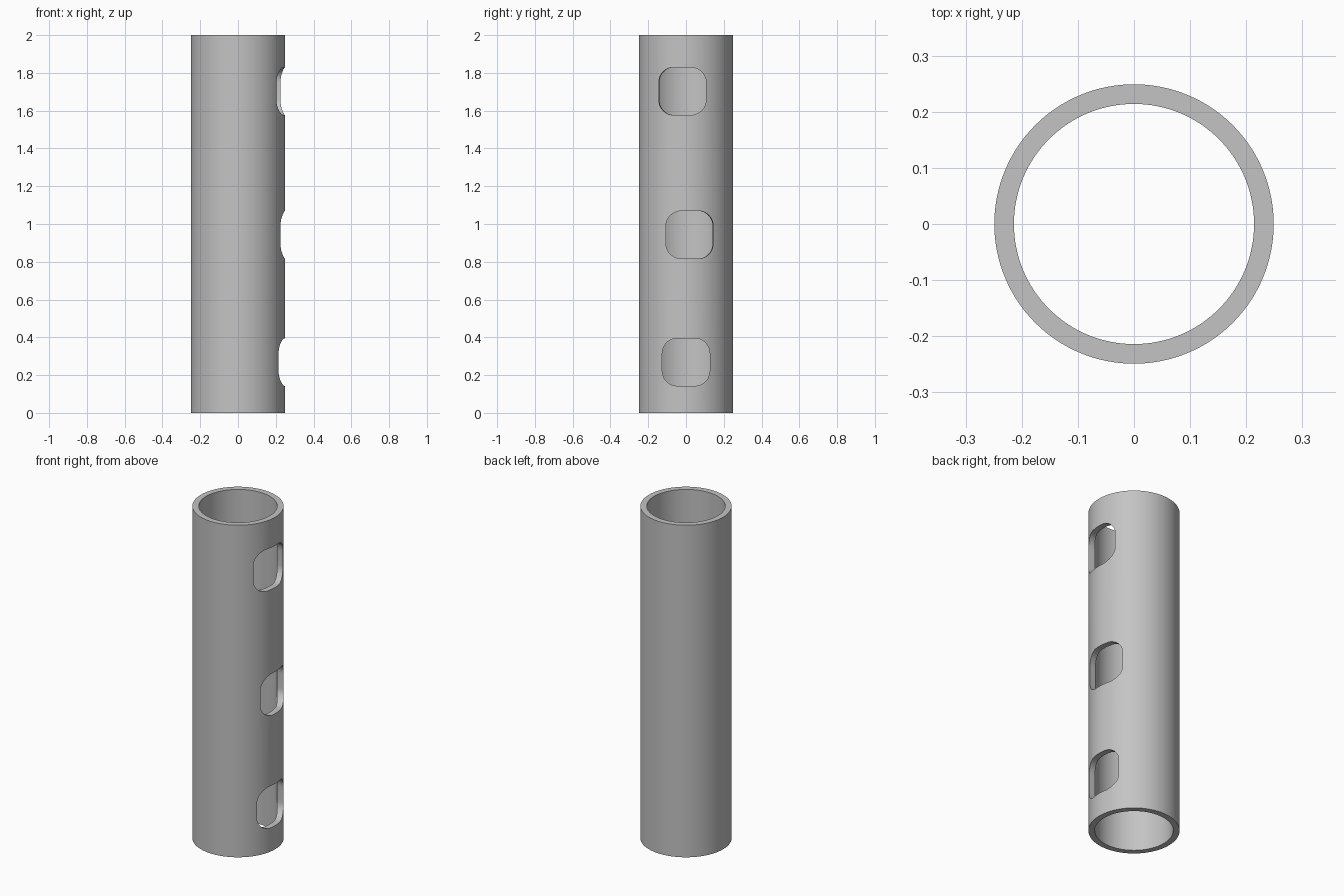
import bpy
import bmesh
from math import cos, sin, pi, radians
from mathutils import Matrix, Vector

default = bpy.data.objects.get("Cube")
if default:
    bpy.data.objects.remove(default, do_unlink=True)

HEIGHT, OUTER, INNER, SIDES = 2.0, 0.249, 0.214, 128

grey = bpy.data.materials.new("plain grey")
grey.use_nodes = True
colour = (0.55, 0.55, 0.55, 1.0)
grey.diffuse_color = colour
grey.node_tree.nodes["Principled BSDF"].inputs["Base Color"].default_value = colour


def make_object(name, bm):
    bmesh.ops.recalc_face_normals(bm, faces=bm.faces)
    mesh = bpy.data.meshes.new(name)
    bm.to_mesh(mesh)
    bm.free()
    mesh.materials.append(grey)
    obj = bpy.data.objects.new(name, mesh)
    bpy.context.collection.objects.link(obj)
    return obj


def make_tube():
    """Hollow pipe: a rectangular wall section swept round the z axis."""
    bm = bmesh.new()
    section = [(INNER, 0), (OUTER, 0), (OUTER, HEIGHT), (INNER, HEIGHT)]
    rings = []
    for i in range(SIDES):
        a = 2 * pi * i / SIDES
        rings.append([bm.verts.new((r * cos(a), r * sin(a), z)) for r, z in section])
    for i, ring in enumerate(rings):
        after = rings[(i + 1) % SIDES]
        for j in range(4):
            k = (j + 1) % 4
            bm.faces.new((ring[j], after[j], after[k], ring[k]))
    return make_object("tube", bm)


def make_cutter(z, turn, half=0.126, radius=0.08, steps=10):
    """Rounded square prism pointing radially outwards."""
    bm = bmesh.new()
    outline = []
    for q, (sy, sz) in enumerate([(1, 1), (-1, 1), (-1, -1), (1, -1)]):
        for s in range(steps + 1):
            a = (q + s / steps) * pi / 2
            outline.append(bm.verts.new((0.1,
                                         sy * (half - radius) + radius * cos(a),
                                         sz * (half - radius) + radius * sin(a))))
    face = bm.faces.new(outline)
    result = bmesh.ops.extrude_face_region(bm, geom=[face], use_keep_orig=True)
    moved = [g for g in result["geom"] if isinstance(g, bmesh.types.BMVert)]
    bmesh.ops.translate(bm, verts=moved, vec=Vector((0.3, 0, 0)))
    bm.transform(Matrix.Translation((0, 0, z)) @ Matrix.Rotation(turn, 4, "Z"))
    cutter = make_object("window_cutter", bm)
    cutter.hide_render = True
    return cutter


tube = make_tube()
bpy.context.view_layer.objects.active = tube
tube.select_set(True)

# Three windows up one side, the upper two turned slightly
for z, degrees in [(0.269, 0), (0.943, 5), (1.703, -5)]:
    cutter = make_cutter(z, radians(degrees))
    cut = tube.modifiers.new("window", "BOOLEAN")
    cut.operation = "DIFFERENCE"
    cut.solver = "EXACT"
    cut.object = cutter
    bpy.ops.object.modifier_apply(modifier=cut.name)
    bpy.data.objects.remove(cutter, do_unlink=True)

bpy.ops.object.shade_smooth_by_angle(angle=radians(30))
